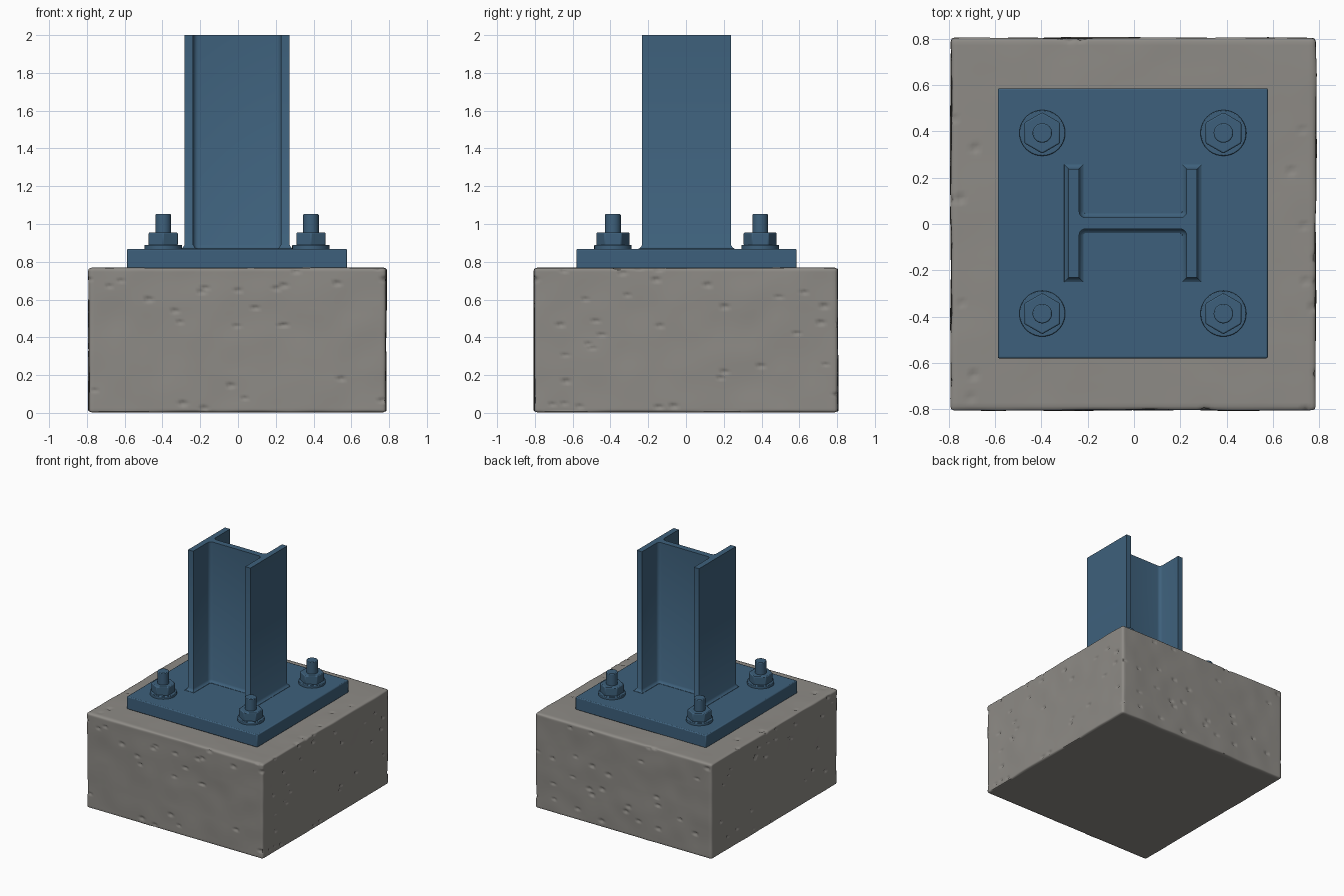
import bpy, bmesh, math, random
from mathutils import Vector, noise, kdtree

if "Cube" in bpy.data.objects:
    bpy.data.objects.remove(bpy.data.objects["Cube"])

random.seed(4)
CX, CY = -0.005, 0.003


def material(name, rgb):
    m = bpy.data.materials.new(name)
    m.diffuse_color = (*rgb, 1)
    m.use_nodes = True
    m.node_tree.nodes["Principled BSDF"].inputs["Base Color"].default_value = m.diffuse_color
    return m


CONCRETE = material("concrete grey", (0.27, 0.258, 0.238))
STEEL = material("steel blue", (0.048, 0.118, 0.2))


def finish(name, bm, mat, bevel=0.0, angle=35):
    bmesh.ops.recalc_face_normals(bm, faces=bm.faces[:])
    me = bpy.data.meshes.new(name)
    bm.to_mesh(me)
    bm.free()
    me.materials.append(mat)
    ob = bpy.data.objects.new(name, me)
    bpy.context.collection.objects.link(ob)
    if bevel:
        b = ob.modifiers.new("soft edges", 'BEVEL')
        b.width, b.segments, b.limit_method = bevel, 2, 'ANGLE'
    bpy.ops.object.select_all(action='DESELECT')
    ob.select_set(True)
    bpy.context.view_layer.objects.active = ob
    bpy.ops.object.shade_smooth_by_angle(angle=math.radians(angle))
    return ob


def loft(name, rings, bevel=0.0):
    """Closed solid through a list of rings with equal point counts."""
    bm = bmesh.new()
    vs = [[bm.verts.new(p) for p in r] for r in rings]
    n = len(vs[0])
    for a, b in zip(vs, vs[1:]):
        for i in range(n):
            j = (i + 1) % n
            bm.faces.new((a[i], a[j], b[j], b[i]))
    bm.faces.new(vs[0][::-1])
    bm.faces.new(vs[-1])
    return finish(name, bm, STEEL, bevel)


# Concrete footing: dense box, rounded edges, uneven surface, small pits
def footing():
    half, mid, r = Vector((0.787, 0.803, 0.382)), Vector((-0.003, 0, 0.385)), 0.014
    bm = bmesh.new()
    bmesh.ops.create_cube(bm, size=2)
    bmesh.ops.subdivide_edges(bm, edges=bm.edges[:], cuts=100, use_grid_fill=True)
    bm.verts.ensure_lookup_table()
    normals = []
    for v in bm.verts:
        p = Vector(a * h for a, h in zip(v.co, half))
        inner = Vector(max(-(h - r), min(h - r, a)) for a, h in zip(p, half))
        n = (p - inner).normalized()
        p = inner + n * r
        d = 0.006 * noise.noise(p * 2.3) + 0.004 * noise.noise(p * 6 + Vector((5, 2, 9)))
        if n.z > 0.5:
            d *= 0.6
        if n.z < -0.5:
            d = 0
        normals.append(n)
        v.co = p + n * d + mid
    kd = kdtree.KDTree(len(bm.verts))
    for v in bm.verts:
        kd.insert(v.co, v.index)
    kd.balance()
    for axis, sign, count in ((0, 1, 32), (0, -1, 28), (1, 1, 28), (1, -1, 24), (2, 1, 12)):
        for _ in range(count):
            p = Vector(random.uniform(-h, h) for h in half)
            p[axis] = sign * half[axis]
            if axis == 2:
                p[0] = random.choice((-1, 1)) * random.uniform(0.68, 0.78)
            rad = random.uniform(0.012, 0.02)
            for co, i, dist in kd.find_range(p + mid, rad):
                bm.verts[i].co -= normals[i] * 0.012 * (1 - (dist / rad) ** 2)
    finish("concrete_footing", bm, CONCRETE, angle=60)


footing()


# Base plate
def rect(hx, hy, z):
    return [(CX + x * hx, CY + y * hy, z) for x, y in ((-1, -1), (1, -1), (1, 1), (-1, 1))]


loft("base_plate", [rect(0.583, 0.583, 0.765), rect(0.583, 0.583, 0.868)], 0.007)


# H column: quarter profile with root fillet, mirrored all round
def h_profile():
    X, Y, tf, tw, f = 0.278, 0.235, 0.046, 0.024, 0.028
    xi = X - tf
    q = [(X, Y), (xi, Y)]
    for k in range(6):
        a = math.radians(90 * k / 5)
        q.append((xi - f + f * math.cos(a), tw + f - f * math.sin(a)))
    half = q + [(-x, y) for x, y in q[::-1]]
    return half + [(x, -y) for x, y in half[::-1][:len(q)]] \
        + [(x, -y) for x, y in half[:len(q)][::-1]]


def offset(pts, d):
    out, n = [], len(pts)
    for i in range(n):
        p = Vector(pts[i])
        a, b = (p - Vector(pts[i - 1])).normalized(), (Vector(pts[(i + 1) % n]) - p).normalized()
        na, nb = Vector((a.y, -a.x)), Vector((b.y, -b.x))
        out.append(p + (na + nb) * d / (1 + na.dot(nb)))
    return out


profile = h_profile()
# Levels of the weld flare at the foot, then the straight shaft
levels = ((0.86, 0.02), (0.87, 0.018), (0.875, 0.009), (0.89, 0.0), (2.0, 0.0))
loft("h_column", [[(CX + x, CY + y, z) for x, y in offset(profile, d)] for z, d in levels])


# Anchor bolts: washer, hex nut, threaded rod
def disc(r, z, x, y, n, turn=0.0):
    return [(x + r * math.cos(2 * math.pi * i / n + turn),
             y + r * math.sin(2 * math.pi * i / n + turn), z) for i in range(n)]


for sx in (-1, 1):
    for sy in (-1, 1):
        x, y = CX + sx * 0.391, CY + sy * 0.39
        tag = ("left" if sx < 0 else "right") + ("_front" if sy < 0 else "_back")
        loft("washer_" + tag, [disc(0.099, z, x, y, 40) for z in (0.86, 0.89)], 0.004)
        loft("nut_" + tag, [disc(0.089, z, x, y, 6, math.pi / 6) for z in (0.885, 0.955)], 0.006)
        loft("bolt_" + tag, [disc(0.042, z, x, y, 32) for z in (0.9, 1.052)], 0.005)
